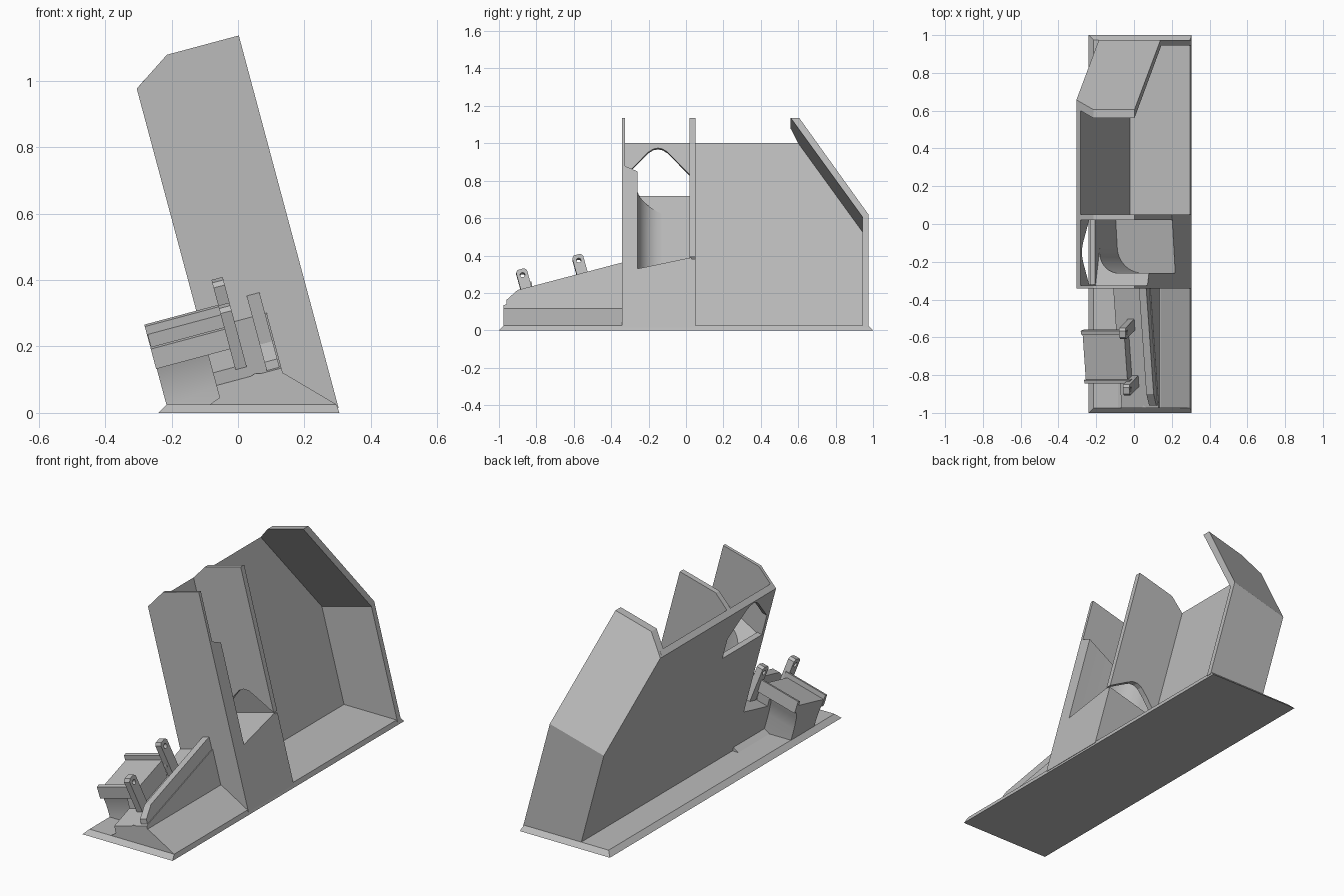
import bpy, bmesh, math
from mathutils import Matrix, Vector

cube = bpy.data.objects.get("Cube")
if cube:
    bpy.data.objects.remove(cube, do_unlink=True)

grey = bpy.data.materials.new("plain_grey")
grey.use_nodes = True
colour = (0.5, 0.5, 0.5, 1)
grey.diffuse_color = colour
grey.node_tree.nodes["Principled BSDF"].inputs["Base Color"].default_value = colour

# Leaning frame: u across, y along, v up the lean
TILT = math.radians(15)
C, S = math.cos(TILT), math.sin(TILT)
LEAN = Matrix(((C, 0, -S, 0.3), (0, 1, 0, 0), (S, 0, C, 0.025), (0, 0, 0, 1)))
DEPTH = -0.338
INNER = -0.31


def clip(bm, point, normal):
    """Cut away everything on the normal's side and cap the cut."""
    bmesh.ops.bisect_plane(bm, geom=bm.verts[:] + bm.edges[:] + bm.faces[:],
                           plane_co=point, plane_no=Vector(normal).normalized(),
                           clear_outer=True)
    rim = [e for e in bm.edges if e.is_boundary]
    if rim:
        bmesh.ops.holes_fill(bm, edges=rim, sides=0)


def prism(name, axis, profile, lo, hi, cuts=(), holes=(), lean=True):
    """Extrude a profile along u, y or v, clip it, lean it and cut holes."""
    place = {"u": lambda a, b, t: (t, a, b),
             "y": lambda a, b, t: (a, t, b),
             "v": lambda a, b, t: (a, b, t)}[axis]
    bm = bmesh.new()
    low = [bm.verts.new(place(a, b, lo)) for a, b in profile]
    high = [bm.verts.new(place(a, b, hi)) for a, b in profile]
    bm.faces.new(low)
    bm.faces.new(high[::-1])
    n = len(profile)
    for i in range(n):
        j = (i + 1) % n
        bm.faces.new((low[j], low[i], high[i], high[j]))
    for point, normal in cuts:
        clip(bm, point, normal)
    if lean:
        bm.transform(LEAN)
        clip(bm, (0, 0, 0.015), (0, 0, -1))
    bmesh.ops.recalc_face_normals(bm, faces=bm.faces[:])
    mesh = bpy.data.meshes.new(name)
    bm.to_mesh(mesh)
    bm.free()
    mesh.materials.append(grey)
    obj = bpy.data.objects.new(name, mesh)
    bpy.context.collection.objects.link(obj)
    for cutter in holes:
        mod = obj.modifiers.new("hole", "BOOLEAN")
        mod.operation, mod.solver, mod.object = "DIFFERENCE", "EXACT", cutter
    if holes:
        graph = bpy.context.evaluated_depsgraph_get()
        obj.data = bpy.data.meshes.new_from_object(obj.evaluated_get(graph))
        obj.modifiers.clear()
        for cutter in holes:
            bpy.data.objects.remove(cutter, do_unlink=True)
    return obj


def smooth(obj):
    bpy.ops.object.select_all(action="DESELECT")
    obj.select_set(True)
    bpy.context.view_layer.objects.active = obj
    bpy.ops.object.shade_smooth_by_angle(angle=math.radians(30))


# Base plate with bevelled rim
bm = bmesh.new()
rings = []
for x0, x1, y, z in ((-0.24, 0.305, 1, 0), (-0.215, 0.297, 0.975, 0.025)):
    rings.append([bm.verts.new(p) for p in
                  ((x0, -y, z), (x1, -y, z), (x1, y, z), (x0, y, z))])
for ring in rings:
    bm.faces.new(ring)
for i in range(4):
    j = (i + 1) % 4
    bm.faces.new((rings[0][i], rings[0][j], rings[1][j], rings[1][i]))
bmesh.ops.recalc_face_normals(bm, faces=bm.faces[:])
mesh = bpy.data.meshes.new("base_plate")
bm.to_mesh(mesh)
bm.free()
mesh.materials.append(grey)
bpy.context.collection.objects.link(bpy.data.objects.new("base_plate", mesh))

# Back wall with a peaked window
window = prism("window_cutter", "u",
               [(0.02, 0.802), (0.02, 0.92), (-0.1, 1.045), (-0.125, 1.061),
                (-0.15, 1.066), (-0.175, 1.061), (-0.2, 1.045),
                (-0.32, 0.92), (-0.32, 0.802)], -0.5, -0.2)
prism("back_wall", "y",
      [(DEPTH, -0.03), (INNER, -0.03), (INNER, 1.094), (DEPTH, 1.075)],
      -0.335, 0.96, cuts=[((0, 0.96, 0.616), (0, 0.534, 0.37))], holes=[window])

# Upright dividers, the middle one with a low arched opening
panel = [(DEPTH, -0.03), (0, -0.03), (0, 1.15), (-0.224, 1.15), (DEPTH, 1.075)]
prism("front_divider", "y", panel, -0.342, -0.325)
arch = prism("arch_cutter", "y",
             [(0.01, 0.37), (0, 0.38), (-0.09, 0.465), (-0.125, 0.496),
              (-0.155, 0.505), (-0.185, 0.498), (-0.225, 0.47),
              (-0.305, 0.4), (-0.305, 0.37)], -0.05, 0.1)
prism("middle_divider", "y", panel, 0.02, 0.05, holes=[arch])

# End wall folding forward at the top
prism("end_wall", "u",
      [(0.945, -0.03), (0.975, -0.03), (0.975, 0.616), (0.605, 1.15),
       (0.56, 1.15), (0.945, 0.6)], DEPTH, 0,
      cuts=[((DEPTH, 0, 1.075), (-0.075, 0, 0.114))])

# Pocket floor and its rounded corner
prism("pocket_floor", "u",
      [(-0.33, -0.03), (0.03, -0.03), (0.03, 0.378), (-0.33, 0.3)],
      INNER - 0.01, 0)
R = 0.13
arc = [(INNER + R - R * math.sin(a), -0.26 + R - R * math.cos(a))
       for a in (math.radians(9 * k) for k in range(11))]
smooth(prism("pocket_corner", "v",
             [(0, -0.33), (0, -0.26)] + arc + [(INNER, -0.33)], -0.03, 1.1,
             cuts=[((0, -0.26, 0.854), (-0.3, 0.45, 1))]))

# Front ramp, its foot and guide rail
prism("front_ramp", "u",
      [(-0.975, -0.03), (-0.33, -0.03), (-0.33, 0.325), (-0.975, 0.15)],
      DEPTH, -0.135)
prism("ramp_foot", "y", [(-0.1, 0.015), (0.297, 0.025), (0.14, 0.118), (0.05, 0.118)],
      -0.975, -0.33, lean=False)
prism("guide_rail", "u",
      [(-0.96, 0.14), (-0.33, 0.31), (-0.33, 0.39), (-0.9, 0.235), (-0.96, 0.18)],
      -0.18, -0.14)

# Side bracket with hollowed ends, its top plate and lips
smooth(prism("side_bracket", "u",
             [(-0.83, 0.285), (-0.815, 0.24), (-0.805, 0.2), (-0.8, 0.15),
              (-0.805, 0), (-0.595, 0), (-0.6, 0.2), (-0.595, 0.27),
              (-0.57, 0.33), (-0.57, 0.355)], -0.498, DEPTH))
prism("bracket_plate", "u",
      [(-0.83, 0.18), (-0.57, 0.25), (-0.57, 0.355), (-0.83, 0.285)],
      DEPTH, -0.27)
for name, y, v in (("front_lip", -0.83, 0.285), ("rear_lip", -0.57, 0.355)):
    prism(name, "u", [(y - 0.008, v - 0.04), (y + 0.012, v - 0.04),
                      (y + 0.004, v + 0.028), (y - 0.014, v + 0.022)],
          -0.5, -0.25)

# Two drilled lugs standing square to the ramp
for name, y, v in (("front_lug", -0.83, 0.18), ("rear_lug", -0.53, 0.26)):
    def at(a, b):
        return (y + a * C - b * S, v + a * S + b * C)
    drill = prism("drill", "u",
                  [at(0.013 * math.cos(k * math.pi / 6),
                      0.17 + 0.013 * math.sin(k * math.pi / 6)) for k in range(12)],
                  -0.4, -0.1)
    prism(name, "u", [at(-0.03, -0.02), at(0.03, -0.02), at(0.03, 0.19),
                      at(0.018, 0.203), at(-0.018, 0.203), at(-0.03, 0.19)],
          -0.27, -0.235, holes=[drill])
